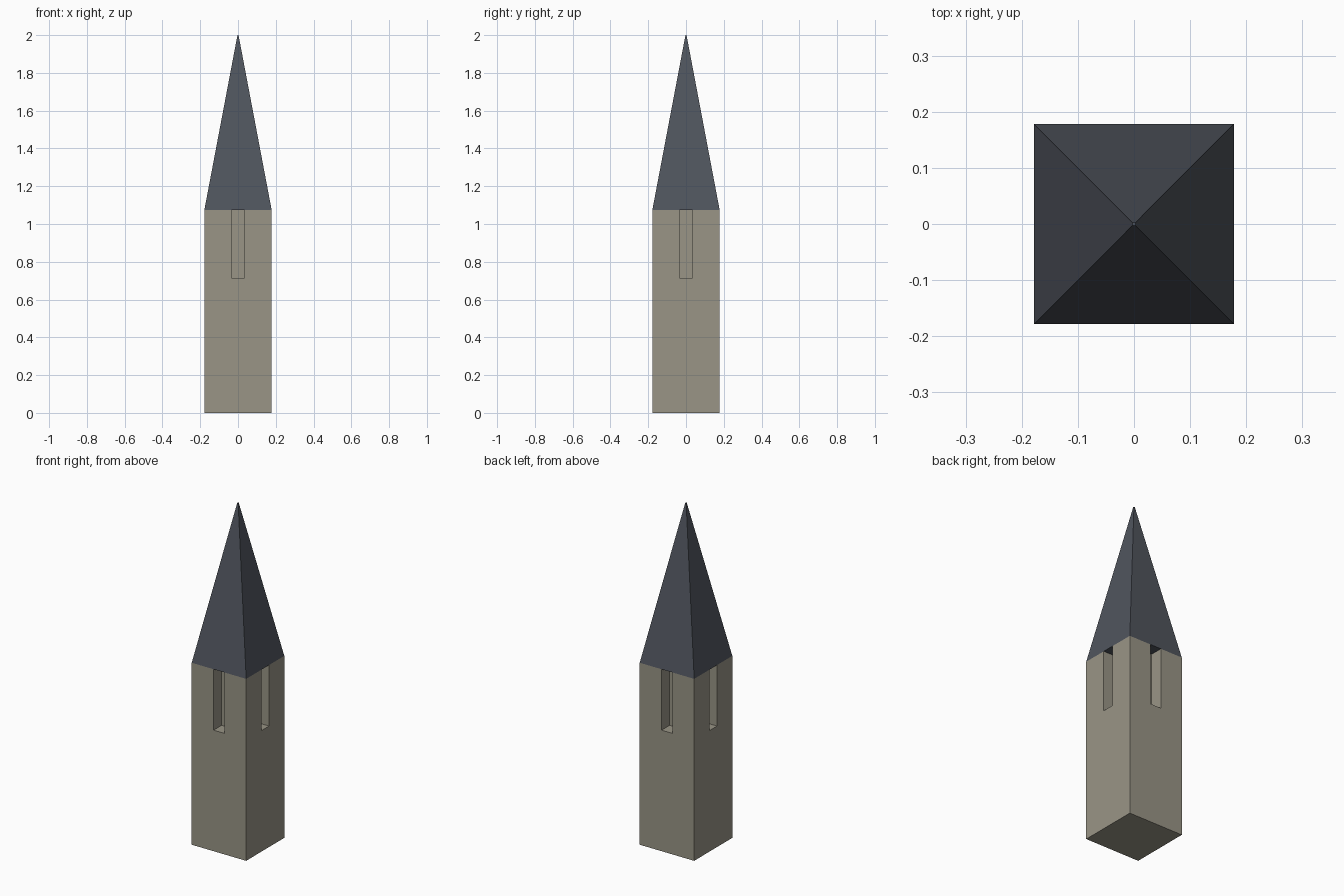
import bpy, math
from mathutils import Matrix

if "Cube" in bpy.data.objects:
    bpy.data.objects.remove(bpy.data.objects["Cube"])

HALF, EAVES, TOP = 0.178, 1.075, 2.0
SLOT_W, SLOT_Z, SLOT_D = 0.07, 0.715, 0.075


def material(name, rgb):
    m = bpy.data.materials.new(name)
    m.diffuse_color = (*rgb, 1)
    m.use_nodes = True
    m.node_tree.nodes["Principled BSDF"].inputs["Base Color"].default_value = m.diffuse_color
    return m


def box(name, size, center):
    bpy.ops.mesh.primitive_cube_add(size=1)
    ob = bpy.context.object
    ob.name = name
    ob.data.transform(Matrix.Translation(center) @ Matrix.Diagonal((*size, 1)))
    return ob


# Square stone shaft
tower = box("tower_shaft", (2 * HALF, 2 * HALF, EAVES), (0, 0, EAVES / 2))
tower.data.materials.append(material("stone", (0.32, 0.30, 0.24)))

# Blind belfry slot in each side, running up to the eaves
for i in range(4):
    cutter = box("slot_cutter", (SLOT_W, 2 * SLOT_D, 0.5), (0, -HALF, SLOT_Z + 0.25))
    cutter.data.transform(Matrix.Rotation(i * math.pi / 2, 4, 'Z'))
    cutter.hide_render = True
    mod = tower.modifiers.new("slot", 'BOOLEAN')
    mod.operation, mod.solver, mod.object = 'DIFFERENCE', 'EXACT', cutter
    bpy.context.view_layer.objects.active = tower
    bpy.ops.object.modifier_apply(modifier=mod.name)
    bpy.data.objects.remove(cutter)

# Pyramid spire with a tiny blunt tip
bpy.ops.mesh.primitive_cone_add(vertices=4, radius1=HALF * math.sqrt(2), radius2=0.004,
                                depth=TOP - EAVES, location=(0, 0, (TOP + EAVES) / 2))
spire = bpy.context.object
spire.name = "spire_roof"
spire.data.transform(Matrix.Rotation(math.pi / 4, 4, 'Z'))
spire.data.materials.append(material("slate", (0.08, 0.09, 0.11)))
